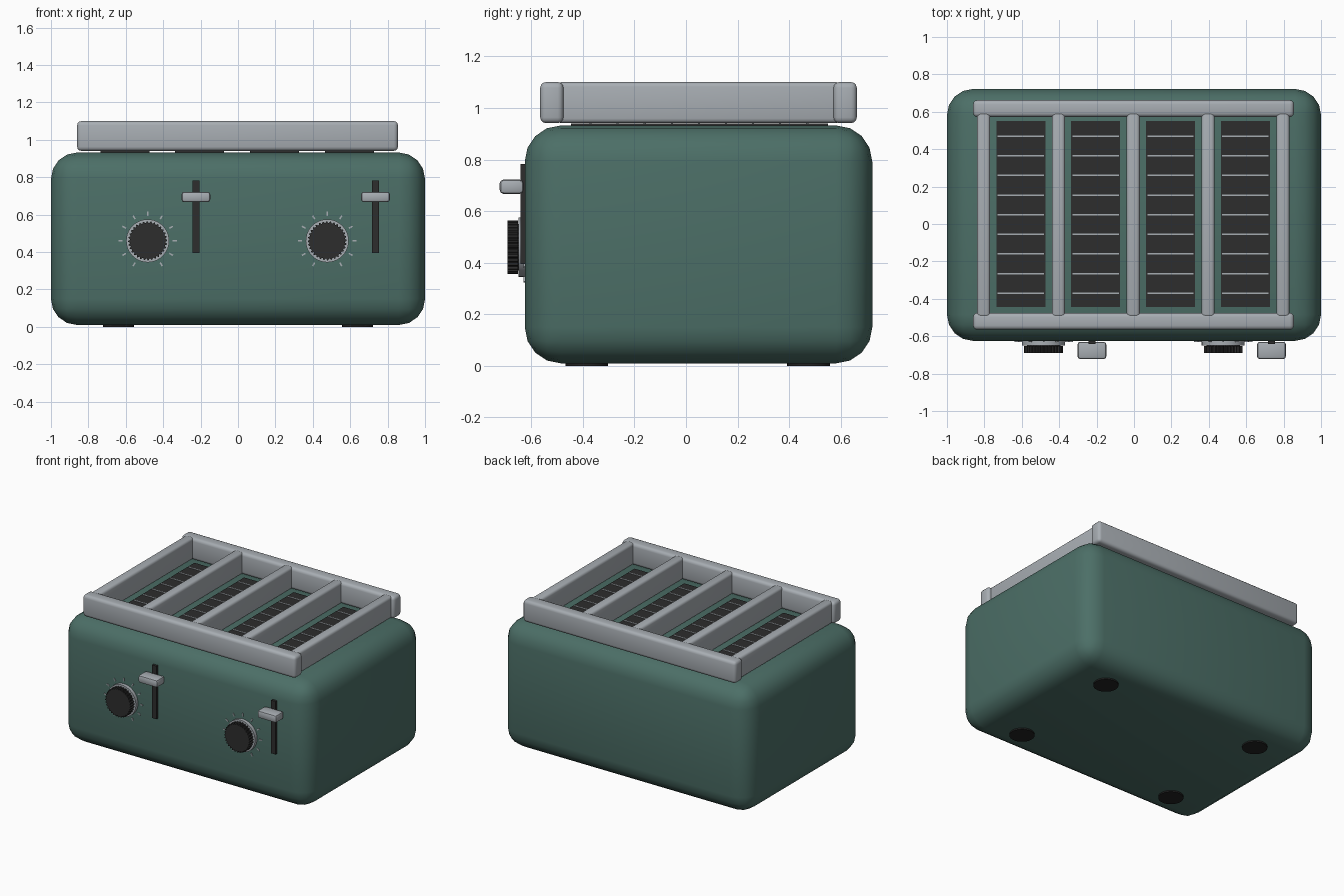
import bpy, bmesh, math
from mathutils import Vector

if "Cube" in bpy.data.objects:
    bpy.data.objects.remove(bpy.data.objects["Cube"])


def material(name, rgb):
    m = bpy.data.materials.new(name)
    m.diffuse_color = (*rgb, 1)
    m.use_nodes = True
    m.node_tree.nodes["Principled BSDF"].inputs["Base Color"].default_value = m.diffuse_color
    return m


GREEN = material("sage_green", (0.072, 0.158, 0.135))
STEEL = material("pale_steel", (0.39, 0.42, 0.45))
DARK = material("charcoal", (0.026, 0.026, 0.026))
BLACK = material("rubber_black", (0.016, 0.016, 0.016))


def finish(bm, name, mat, bevel=0, segments=2, loc=(0, 0, 0), smooth=True):
    me = bpy.data.meshes.new(name)
    bm.to_mesh(me)
    bm.free()
    me.materials.append(mat)
    ob = bpy.data.objects.new(name, me)
    ob.location = loc
    bpy.context.collection.objects.link(ob)
    bpy.context.view_layer.objects.active = ob
    ob.select_set(True)
    if bevel:
        mod = ob.modifiers.new("bevel", 'BEVEL')
        mod.width, mod.segments = bevel, segments
        bpy.ops.object.modifier_apply(modifier="bevel")
    if smooth:
        bpy.ops.object.shade_smooth_by_angle(angle=math.radians(40))
    ob.select_set(False)
    return ob


def box(name, mat, x, y, z, bevel=0, segments=2):
    """Box from (min, max) pairs on each axis."""
    bm = bmesh.new()
    bmesh.ops.create_cube(bm, size=1)
    size = Vector([b - a for a, b in (x, y, z)])
    bmesh.ops.scale(bm, vec=size, verts=bm.verts)
    mid = [(a + b) / 2 for a, b in (x, y, z)]
    return finish(bm, name, mat, bevel, segments, mid, bevel > 0)


def disc(name, mat, radius, depth, loc, axis='Z', sides=32, teeth=0):
    """Cylinder along z or y; teeth alternates the radius for a grip."""
    bm = bmesh.new()
    n = teeth * 4 if teeth else sides
    rings = []
    for h in (-depth / 2, depth / 2):
        ring = []
        for i in range(n):
            r = radius * (0.92 if teeth and i % 4 > 1 else 1)
            a = 2 * math.pi * i / n
            u, v = r * math.cos(a), r * math.sin(a)
            ring.append(bm.verts.new((u, v, h) if axis == 'Z' else (u, h, v)))
        rings.append(ring)
        bm.faces.new(ring)
    for i in range(n):
        j = (i + 1) % n
        bm.faces.new((rings[0][i], rings[0][j], rings[1][j], rings[1][i]))
    bmesh.ops.recalc_face_normals(bm, faces=bm.faces)
    return finish(bm, name, mat, loc=loc)


# Rounded housing
box("housing", GREEN, (-1, 1), (-0.625, 0.722), (0.01, 0.932), 0.14, 4)

# Feet
for x in (-0.64, 0.64):
    for y in (-0.385, 0.475):
        disc("foot", BLACK, 0.083, 0.03, (x, y, 0.015))

# Bread slots with heating wires
for x in (-0.605, -0.205, 0.195, 0.595):
    box("slot", DARK, (x - 0.131, x + 0.131), (-0.445, 0.55), (0.93, 0.939))
    for i in range(9):
        y = 0.47 - i * 0.105
        box("heating_wire", STEEL, (x - 0.124, x + 0.124),
            (y - 0.004, y + 0.004), (0.935, 0.942))

# Warming rack on top
for y in (-0.565, 0.572):
    box("rack_rail", STEEL, (-0.86, 0.855), (y, y + 0.09), (0.941, 1.1), 0.022, 3)
for i in range(5):
    x = -0.804 + 0.4 * i
    box("rack_bar", STEEL, (x - 0.035, x + 0.035), (-0.5, 0.6), (0.941, 1.1), 0.018, 3)

# Controls: dial with tick marks, and lever in its track
for x in (-0.483, 0.477):
    z = 0.46
    disc("dial_ring", STEEL, 0.115, 0.03, (x, -0.635, z), 'Y', 40)
    disc("dial_base", DARK, 0.09, 0.02, (x, -0.65, z), 'Y')
    disc("dial_knob", DARK, 0.104, 0.04, (x, -0.671, z), 'Y', teeth=32)
    for k in range(11):
        a = math.radians(-60 + 30 * k)
        tick = box("dial_tick", STEEL, (-0.004, 0.004), (-0.003, 0.003), (-0.011, 0.011))
        tick.location = (x + 0.145 * math.cos(a), -0.627, z + 0.145 * math.sin(a))
        tick.rotation_euler.y = math.pi / 2 - a
    t = x + 0.258
    box("lever_track", DARK, (t - 0.018, t + 0.018), (-0.642, -0.61), (0.395, 0.782))
    box("lever", STEEL, (t - 0.077, t + 0.077), (-0.722, -0.63), (0.667, 0.722), 0.014, 2)
